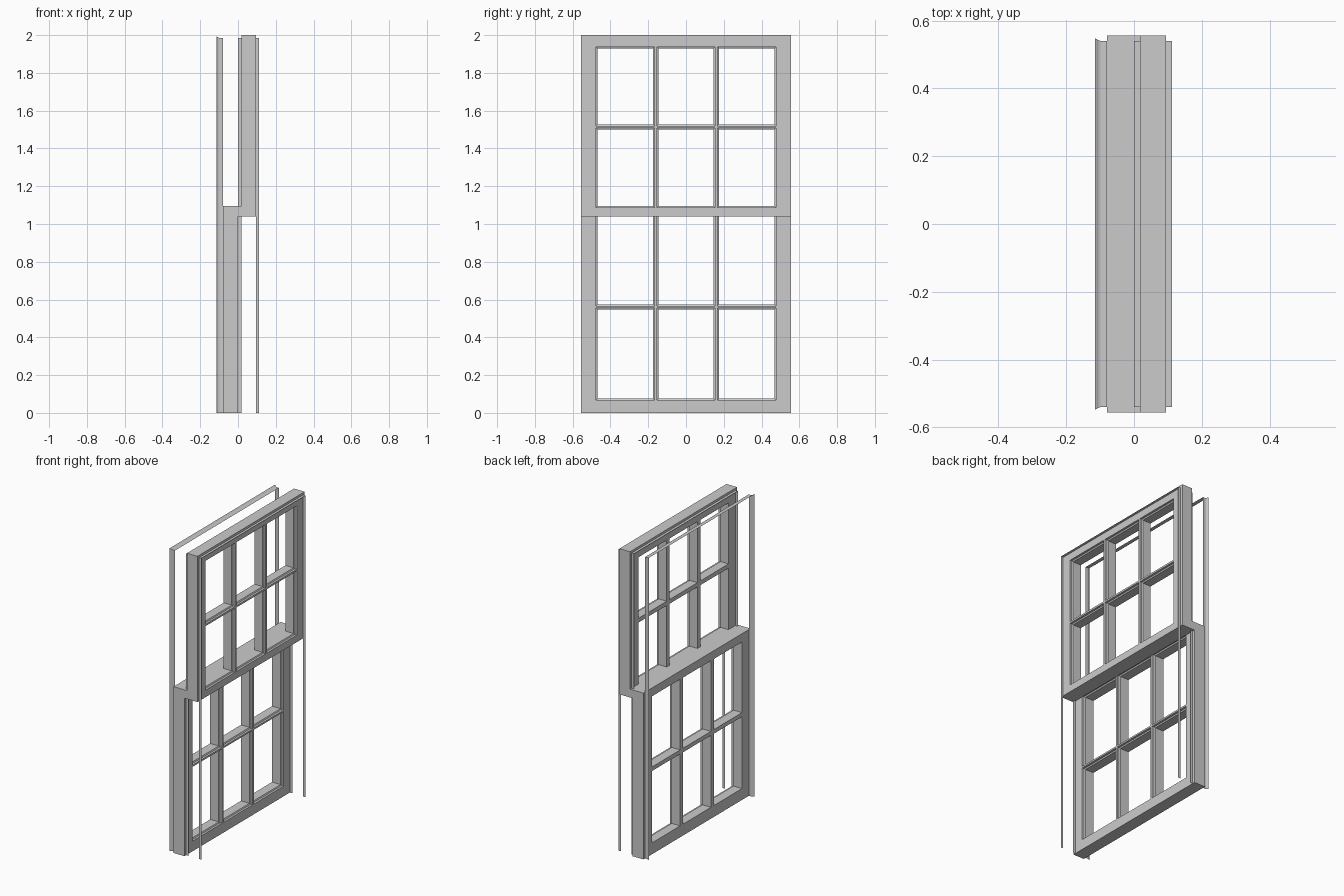
import bpy, bmesh

if "Cube" in bpy.data.objects:
    bpy.data.objects.remove(bpy.data.objects["Cube"])

HALF_W = 0.557            # half width of the sashes
OPEN_Y = 0.468            # half width of the glazed opening
BAR = 0.03                # glazing bar thickness
BAR_Y = 0.16              # glazing bar centre


def make_object(name, bm):
    bmesh.ops.recalc_face_normals(bm, faces=bm.faces)
    me = bpy.data.meshes.new(name)
    bm.to_mesh(me)
    bm.free()
    ob = bpy.data.objects.new(name, me)
    bpy.context.collection.objects.link(ob)
    return ob


def loft(bm, sections):
    """Closed solid through rectangles (x, y0, y1, z0, z1)."""
    rings = [[bm.verts.new((x, y, z)) for y, z in
              ((y0, z0), (y1, z0), (y1, z1), (y0, z1))]
             for x, y0, y1, z0, z1 in sections]
    for a, b in zip(rings, rings[1:]):
        for i in range(4):
            j = (i + 1) % 4
            bm.faces.new((a[i], a[j], b[j], b[i]))
    bm.faces.new(rings[0])
    bm.faces.new(rings[-1])


def box(name, x0, x1, z0, z1):
    bm = bmesh.new()
    loft(bm, [(x0, -HALF_W, HALF_W, z0, z1), (x1, -HALF_W, HALF_W, z0, z1)])
    return make_object(name, bm)


def sash(name, x0, x1, z0, z1, rows):
    """Slab with 3 panes per row, each cut with a rebate on the outer side."""
    slab = box(name, x0, x1, z0, z1)
    h = BAR / 2
    cols = [(-OPEN_Y, -BAR_Y - h), (-BAR_Y + h, BAR_Y - h), (BAR_Y + h, OPEN_Y)]
    bm = bmesh.new()
    r, d = 0.008, 0.018
    for a, b in cols:
        for c, e in rows:
            inner = (a, b, c, e)
            outer = (a - r, b + r, c - r, e + r)
            loft(bm, [(x0 - 0.1, *inner), (x1 - d, *inner),
                      (x1 - d + 0.004, *outer), (x1 + 0.1, *outer)])
    cutter = make_object(name + "_cutter", bm)
    cutter.hide_render = True
    mod = slab.modifiers.new("panes", 'BOOLEAN')
    mod.operation = 'DIFFERENCE'
    mod.solver = 'EXACT'
    mod.object = cutter
    bpy.context.view_layer.objects.active = slab
    bpy.ops.object.modifier_apply(modifier=mod.name)
    bpy.data.objects.remove(cutter)


def bead(name, profile):
    """Thin open strip up one side, across the top and down the other.
    profile: (x, outward offset)"""
    bm = bmesh.new()
    y, top = 0.54, 1.985
    strips = [[bm.verts.new((x, sy * (y + o), z + o * (z > 0)))
               for sy, z in ((-1, 0), (-1, top), (1, top), (1, 0))]
              for x, o in profile]
    for a, b in zip(strips, strips[1:]):
        for i in range(3):
            bm.faces.new((a[i], a[i + 1], b[i + 1], b[i]))
    make_object(name, bm)


# sliding sashes and the block joining their meeting rails
sash("lower_sash", -0.08, 0.0, 0.0, 1.095, [(0.075, 0.548), (0.575, 1.04)])
sash("upper_sash", 0.018, 0.095, 1.04, 2.0, [(1.095, 1.5), (1.528, 1.93)])
box("meeting_rail_block", 0.0, 0.018, 1.04, 1.095)

# guide beads around the sides and top
bead("outer_bead", [(0.095, 0), (0.112, 0)])
bead("parting_bead", [(0.0, 0), (0.018, 0)])
bead("inner_bead", [(-0.08, 0), (-0.098, 0), (-0.105, 0.002),
                    (-0.11, 0.006), (-0.115, 0.008)])
